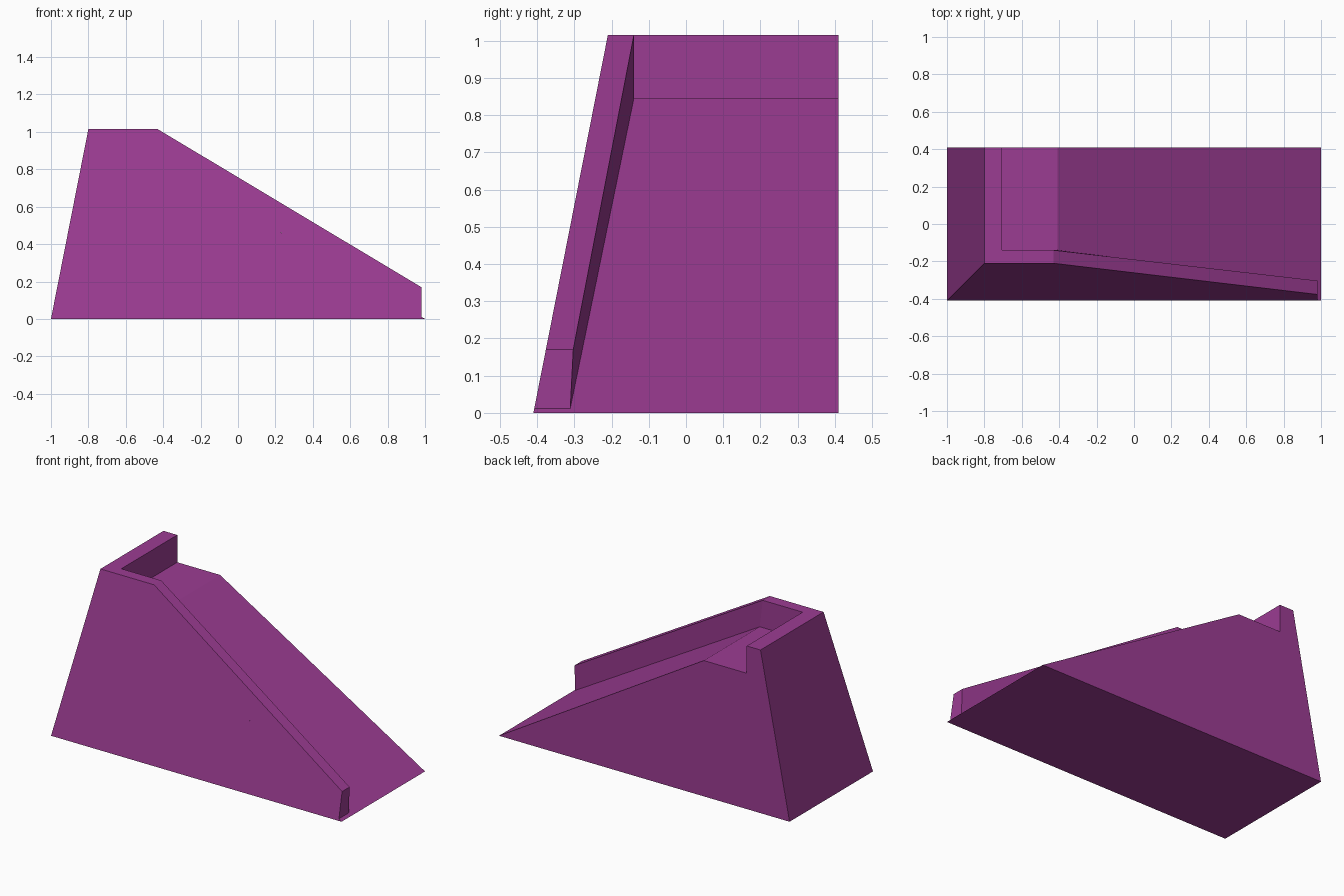
import bpy, bmesh

if "Cube" in bpy.data.objects:
    bpy.data.objects.remove(bpy.data.objects["Cube"])

HALF_Y, TOP, DECK = 0.41, 1.015, 0.845
LEAN = 0.2 / TOP          # inward lean of the left and front faces

purple = bpy.data.materials.new("purple")
purple.diffuse_color = (0.33, 0.045, 0.29, 1)
purple.use_nodes = True
purple.node_tree.nodes["Principled BSDF"].inputs["Base Color"].default_value = purple.diffuse_color


def loft(name, sections):
    """Closed solid through a row of matching cross-sections."""
    bm = bmesh.new()
    rings = [[bm.verts.new(p) for p in s] for s in sections]
    n = len(rings[0])
    for a, b in zip(rings, rings[1:]):
        for i in range(n):
            j = (i + 1) % n
            bm.faces.new((a[i], a[j], b[j], b[i]))
    bm.faces.new(rings[0])
    bm.faces.new(rings[-1])
    bmesh.ops.recalc_face_normals(bm, faces=bm.faces)
    me = bpy.data.meshes.new(name)
    bm.to_mesh(me)
    bm.free()
    me.materials.append(purple)
    ob = bpy.data.objects.new(name, me)
    bpy.context.collection.objects.link(ob)


def left(z):
    return -1 + LEAN * z


def front(z):
    return -HALF_Y + LEAN * z


# Ramp body: side profile lofted from leaning front to upright back
profile = [(-1, 0), (1, 0), (-0.41, DECK), (left(DECK), DECK)]
loft("ramp_body", [[(x, front(z), z) for x, z in profile],
                   [(x, HALF_Y, z) for x, z in profile]])

# Parapet wall: along the left edge, round the corner, down the ramp
# Each section: outer bottom, outer top, inner top, inner bottom
xi, yi = -0.705, -0.14
loft("parapet_wall", [
    [(left(DECK), HALF_Y, DECK), (left(TOP), HALF_Y, TOP),
     (xi, HALF_Y, TOP), (xi, HALF_Y, DECK)],
    [(left(DECK), front(DECK), DECK), (left(TOP), front(TOP), TOP),
     (xi, yi, TOP), (xi, yi, DECK)],
    [(-0.41, front(DECK), DECK), (-0.43, front(TOP), TOP),
     (-0.43, yi, TOP), (-0.41, yi, DECK)],
    [(0.98, front(0.012), 0.012), (0.98, front(0.17), 0.17),
     (0.98, -0.303, 0.17), (0.98, -0.311, 0.012)],
])
